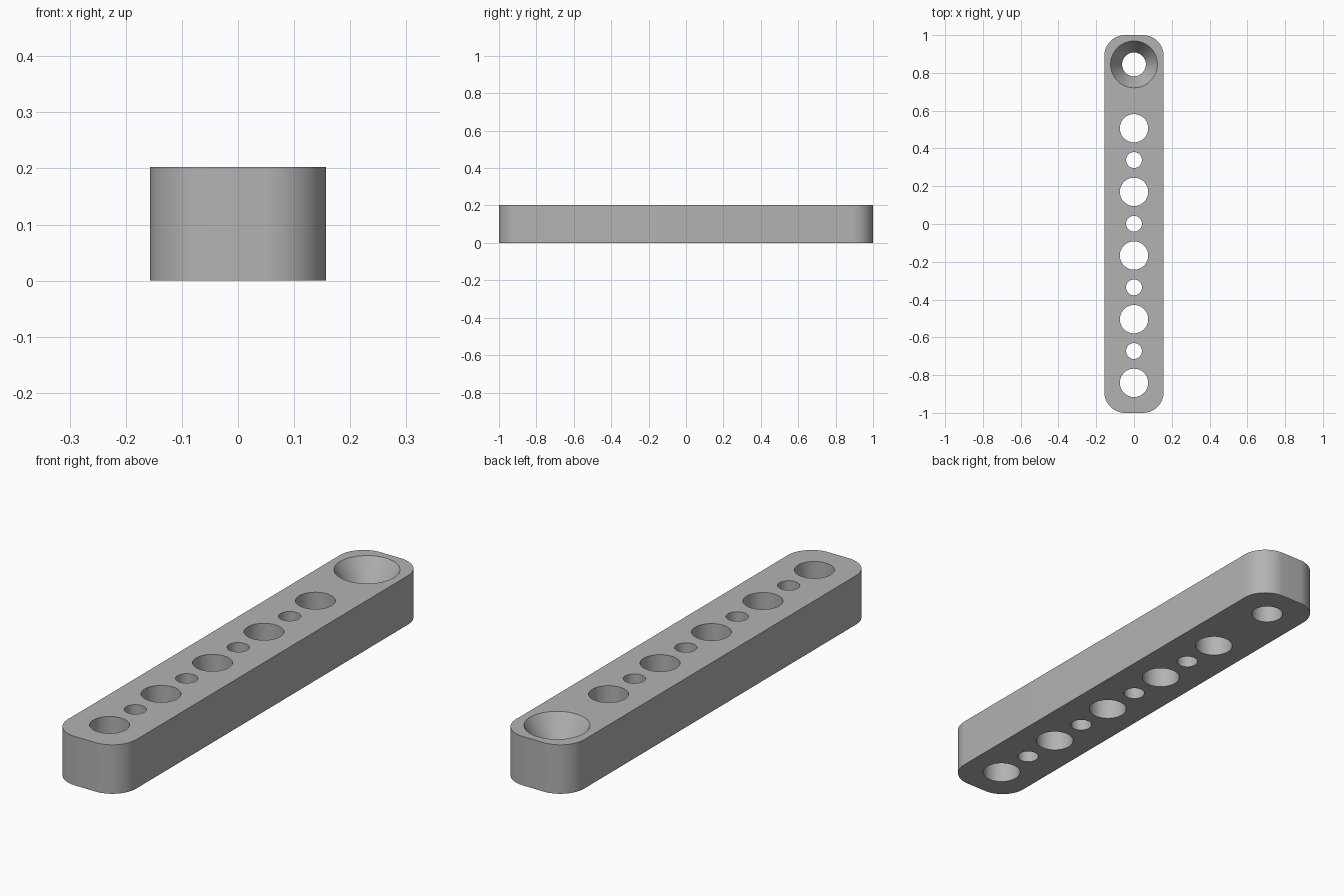
import bpy, bmesh, math

HALF_W, HALF_L, HEIGHT, CORNER = 0.157, 1.0, 0.203, 0.11
SEGMENTS = 64

old = bpy.data.objects.get("Cube")
if old:
    bpy.data.objects.remove(old, do_unlink=True)

grey = bpy.data.materials.new("light grey")
grey.use_nodes = True
colour = (0.45, 0.45, 0.45, 1)
grey.diffuse_color = colour
grey.node_tree.nodes["Principled BSDF"].inputs["Base Color"].default_value = colour


def make_object(name, bm):
    bmesh.ops.recalc_face_normals(bm, faces=bm.faces)
    mesh = bpy.data.meshes.new(name)
    bm.to_mesh(mesh)
    bm.free()
    mesh.materials.append(grey)
    obj = bpy.data.objects.new(name, mesh)
    bpy.context.collection.objects.link(obj)
    return obj


def add_cutter(bm, y, profile):
    """Closed round cutter through (radius, z) rings."""
    rings = []
    for r, z in profile:
        rings.append([bm.verts.new((r * math.cos(a), y + r * math.sin(a), z))
                      for a in (math.tau * i / SEGMENTS for i in range(SEGMENTS))])
    for low, high in zip(rings, rings[1:]):
        for i in range(SEGMENTS):
            j = (i + 1) % SEGMENTS
            bm.faces.new((low[i], low[j], high[j], high[i]))
    bm.faces.new(rings[0][::-1])
    bm.faces.new(rings[-1])


# Bar with rounded vertical corners
bm = bmesh.new()
bmesh.ops.create_cube(bm, size=1)
for v in bm.verts:
    v.co = (v.co.x * 2 * HALF_W, v.co.y * 2 * HALF_L, (v.co.z + 0.5) * HEIGHT)
uprights = [e for e in bm.edges if abs(e.verts[0].co.z - e.verts[1].co.z) > 0.1]
bmesh.ops.bevel(bm, geom=uprights, offset=CORNER, segments=16, profile=0.5, affect='EDGES')
bar = make_object("drilled_bar", bm)

# Alternating large and small through holes, with a countersunk hole at the back
bm = bmesh.new()
for i in range(9):
    radius = 0.042 if i % 2 else 0.075
    add_cutter(bm, -0.841 + i * 0.1685, [(radius, -0.05), (radius, HEIGHT + 0.05)])
add_cutter(bm, 0.845, [(0.063, -0.05), (0.063, HEIGHT - 0.1),
                       (0.124, HEIGHT), (0.124, HEIGHT + 0.05)])
cutter = make_object("hole_cutter", bm)

cut = bar.modifiers.new("holes", 'BOOLEAN')
cut.operation = 'DIFFERENCE'
cut.solver = 'EXACT'
cut.object = cutter
bpy.ops.object.select_all(action='DESELECT')
bpy.context.view_layer.objects.active = bar
bar.select_set(True)
bpy.ops.object.modifier_apply(modifier=cut.name)
bpy.data.objects.remove(cutter, do_unlink=True)
bpy.ops.object.shade_smooth_by_angle(angle=math.radians(25))
